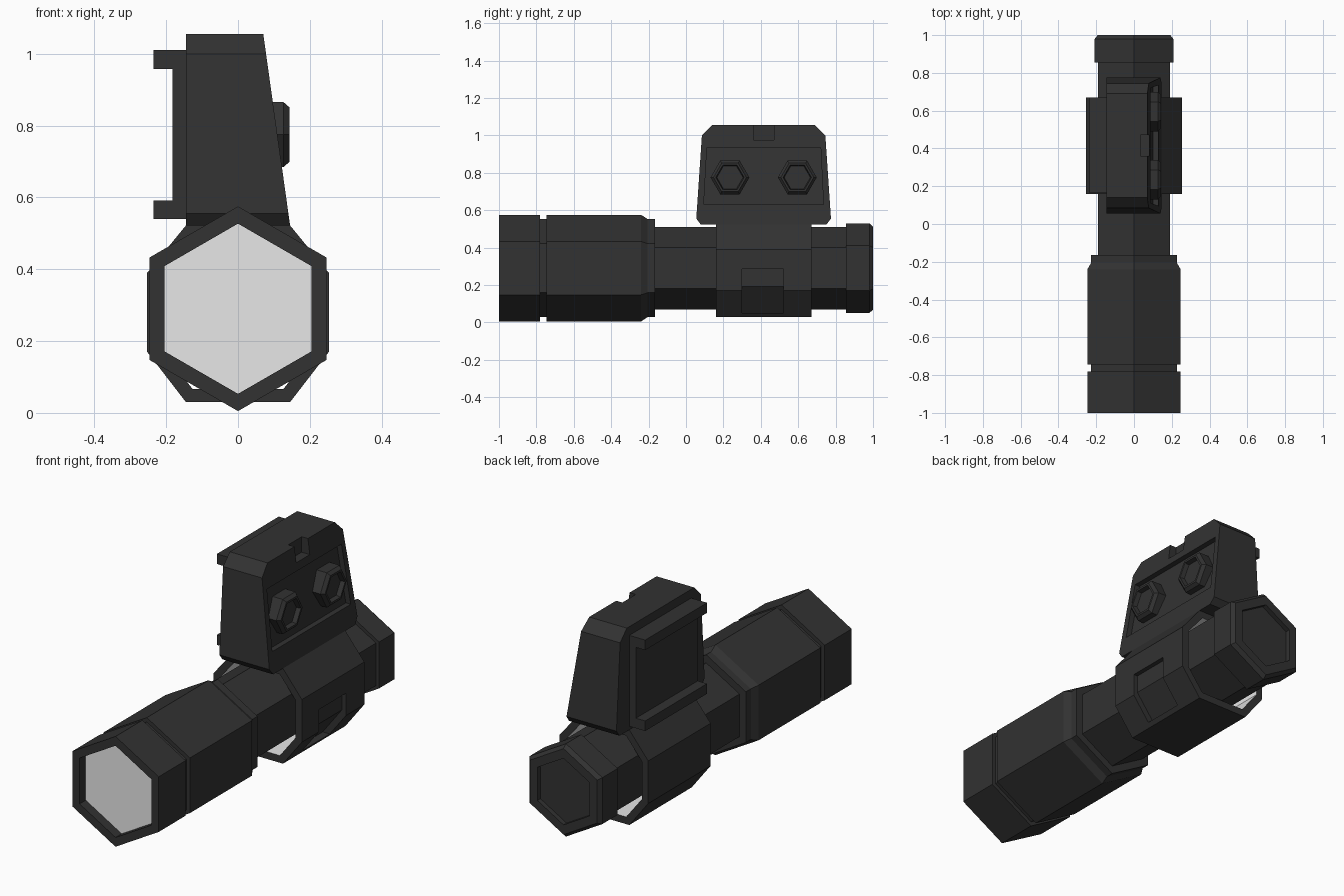
import bpy, bmesh, math

if "Cube" in bpy.data.objects:
    bpy.data.objects.remove(bpy.data.objects["Cube"])


def material(name, v):
    m = bpy.data.materials.new(name)
    m.diffuse_color = (v, v, v, 1)
    m.use_nodes = True
    m.node_tree.nodes["Principled BSDF"].inputs["Base Color"].default_value = m.diffuse_color
    return m


DARK = material("dark_grey", 0.032)
LIGHT = material("light_grey", 0.8)


def finish(name, bm):
    bmesh.ops.recalc_face_normals(bm, faces=bm.faces[:])
    me = bpy.data.meshes.new(name)
    bm.to_mesh(me)
    bm.free()
    ob = bpy.data.objects.new(name, me)
    bpy.context.collection.objects.link(ob)
    me.materials.append(DARK)
    me.materials.append(LIGHT)
    return ob


def hex_lathe(name, stations, axis='y', centre=(0, 0.29), first_light=False):
    """Hexagonal rings along an axis, closed at both ends."""
    bm = bmesh.new()
    rings = []
    for d, r in stations:
        ring = []
        for k in range(6):
            c, s = r * math.cos(k * math.pi / 3), r * math.sin(k * math.pi / 3)
            if axis == 'y':
                co = (centre[0] + s, d, centre[1] + c)
            else:
                co = (d, centre[0] + c, centre[1] + s)
            ring.append(bm.verts.new(co))
        rings.append(ring)
    for a, b in zip(rings, rings[1:]):
        for k in range(6):
            n = (k + 1) % 6
            bm.faces.new((a[k], a[n], b[n], b[k]))
    cap = bm.faces.new(rings[0])
    cap.material_index = 1 if first_light else 0
    bm.faces.new(rings[-1])
    return finish(name, bm)


def prism(name, pts, axis, a, b):
    """Extrude a profile; for axis x, a and b are functions of z."""
    bm = bmesh.new()
    ends = []
    for e in (a, b):
        ends.append([bm.verts.new((p, e, q) if axis == 'y' else (e(q), p, q))
                     for p, q in pts])
    bm.faces.new(ends[0])
    bm.faces.new(ends[1])
    for k in range(len(pts)):
        n = (k + 1) % len(pts)
        bm.faces.new((ends[0][k], ends[0][n], ends[1][n], ends[1][k]))
    return finish(name, bm)


def cut(ob, cutter):
    cutter.hide_render = True
    mod = ob.modifiers.new("cut", 'BOOLEAN')
    mod.operation = 'DIFFERENCE'
    mod.solver = 'EXACT'
    mod.object = cutter
    bpy.context.view_layer.objects.active = ob
    bpy.ops.object.modifier_apply(modifier=mod.name)
    bpy.data.objects.remove(cutter)


# Torch: head with recessed lens, barrel, tail cap with recess
hex_lathe("torch_head", [(-0.95, 0.237), (-1, 0.237), (-1, 0.285), (-0.78, 0.285),
                         (-0.78, 0.262), (-0.745, 0.262), (-0.745, 0.285),
                         (-0.24, 0.285), (-0.205, 0.262), (-0.165, 0.262)],
          first_light=True)
hex_lathe("torch_barrel", [(-0.18, 0.22), (0.87, 0.22)])
hex_lathe("tail_cap", [(0.855, 0.24), (0.98, 0.24), (1, 0.222),
                       (1, 0.172), (0.975, 0.172)])

# Clamp ring: hollow octagonal sleeve, light on the inside
half = [(0.145, 0.03), (0.253, 0.17), (0.253, 0.39), (0.145, 0.522)]
outer = half + [(-x, z) for x, z in reversed(half)]
inner_half = [(0.127, 0.067), (0.217, 0.183), (0.217, 0.377), (0.127, 0.487)]
inner = inner_half + [(-x, z) for x, z in reversed(inner_half)]
bm = bmesh.new()
loops = [[bm.verts.new((x, y, z)) for x, z in prof]
         for prof, y in ((outer, 0.16), (outer, 0.67), (inner, 0.67), (inner, 0.16))]
for i in range(4):
    p, q = loops[i], loops[(i + 1) % 4]
    for k in range(8):
        n = (k + 1) % 8
        f = bm.faces.new((p[k], p[n], q[n], q[k]))
        f.material_index = 1 if i == 2 else 0
ring = finish("clamp_ring", bm)
cut(ring, prism("ring_cutter", [(0.3, 0.285), (0.23, 0.285), (0.23, 0.193),
                                (0.12, 0.05), (0.3, 0.05)], 'y', 0.30, 0.52))


# Mount block with one sloping side
def slope(z):
    return 0.145 - 0.14 * (z - 0.522)


block = prism("mount_block", [(0.08, 0.522), (0.055, 0.555), (0.085, 1.0), (0.14, 1.055),
                              (0.69, 1.055), (0.745, 1.0), (0.775, 0.555), (0.75, 0.522)],
              'x', lambda z: -0.145, slope)
# Recessed side panel and sighting notch
cut(block, prism("panel_cutter", [(0.095, 0.63), (0.735, 0.63), (0.72, 0.935), (0.112, 0.935)],
                 'x', lambda z: slope(z) - 0.028, lambda z: 0.3))
cut(block, prism("notch_cutter", [(0.36, 0.975), (0.47, 0.975), (0.47, 1.2), (0.36, 1.2)],
                 'x', lambda z: 0.035, lambda z: 0.3))

# Hexagonal bolts on the sloping side
for i, y in enumerate((0.235, 0.595)):
    hex_lathe("bolt_%d" % (i + 1), [(0.05, 0.104), (0.127, 0.104), (0.143, 0.088),
                                    (0.143, 0.076), (0.12, 0.07)], 'x', (y, 0.775))

# Channel-shaped rail on the flat side
prism("side_rail", [(-0.14, 1.01), (-0.236, 1.01), (-0.236, 0.958), (-0.183, 0.958),
                    (-0.183, 0.592), (-0.236, 0.592), (-0.236, 0.54), (-0.14, 0.54)],
      'y', 0.165, 0.67)
